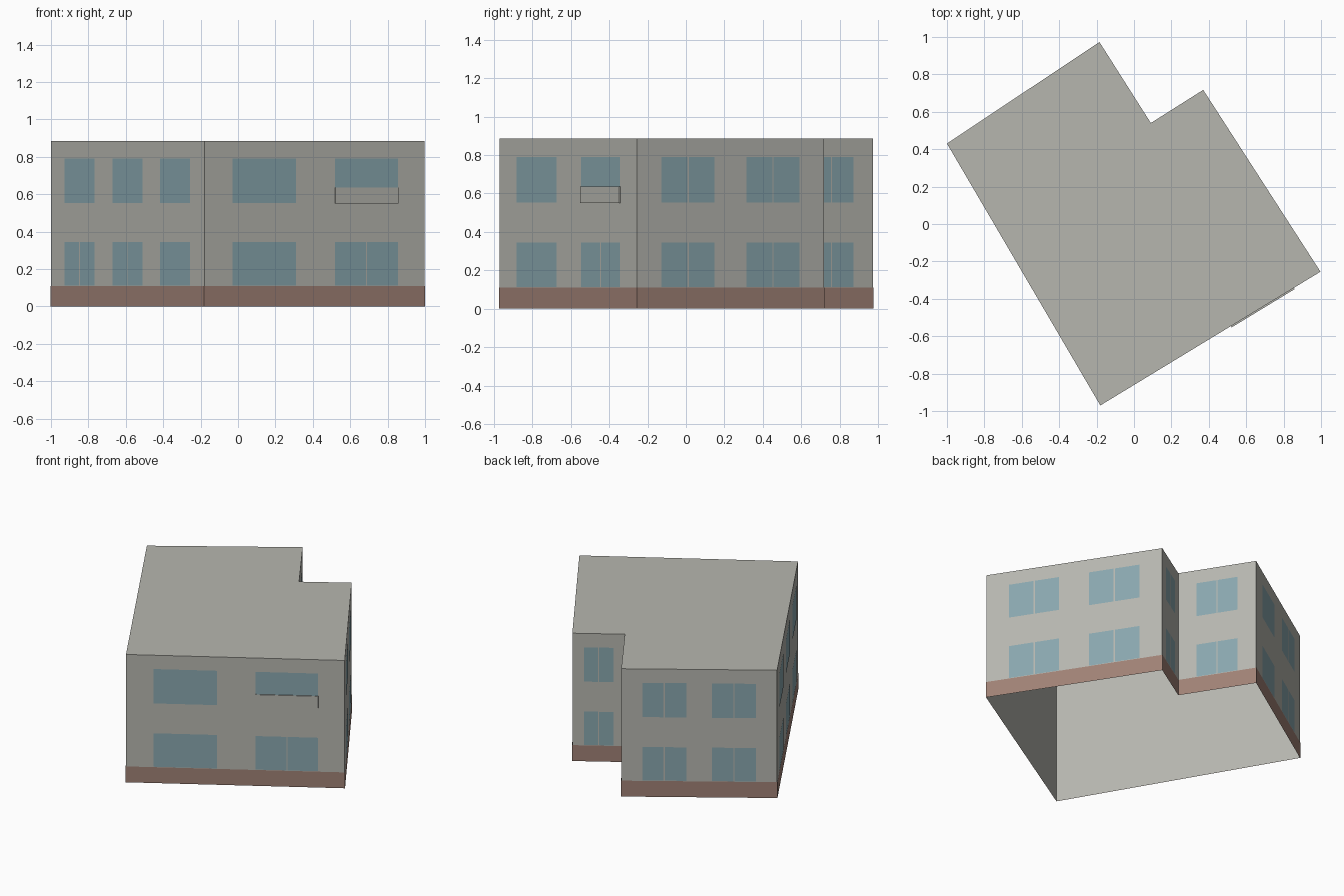
import bpy
from mathutils import Vector

cube = bpy.data.objects.get("Cube")
if cube:
    bpy.data.objects.remove(cube, do_unlink=True)

HEIGHT, PLINTH = 0.885, 0.11
LOW, HIGH = (0.113, 0.345), (0.552, 0.79)
GAP = 0.002          # how far plates stand off the wall
MULLION = 0.004      # half width of the bar between two panes

# Footprint, counter-clockwise from the front corner
FOOT = [Vector(p) for p in ((-0.18, -0.97), (0.997, -0.255), (0.37, 0.717),
                            (0.09, 0.54), (-0.185, 0.973), (-1.0, 0.43))]
N = len(FOOT)


def material(name, rgb):
    m = bpy.data.materials.new(name)
    m.use_nodes = True
    col = (*rgb, 1.0)
    m.diffuse_color = col
    m.node_tree.nodes["Principled BSDF"].inputs["Base Color"].default_value = col
    return m


GREY = material("wall grey", (0.47, 0.47, 0.43))
BROWN = material("plinth brown", (0.35, 0.22, 0.18))
BLUE = material("window blue", (0.25, 0.385, 0.425))


def add_mesh(name, verts, faces, mat):
    mesh = bpy.data.meshes.new(name)
    mesh.from_pydata(verts, [], faces)
    mesh.materials.append(mat)
    obj = bpy.data.objects.new(name, mesh)
    bpy.context.collection.objects.link(obj)
    return obj


def normal(i):
    d = (FOOT[(i + 1) % N] - FOOT[i]).normalized()
    return Vector((d.y, -d.x))


def on_wall(i, t, z, out):
    p = FOOT[i].lerp(FOOT[(i + 1) % N], t) + normal(i) * out
    return (p.x, p.y, z)


def ring(points, z0, z1):
    verts = [(p.x, p.y, z) for z in (z0, z1) for p in points]
    faces = [(i, (i + 1) % N, N + (i + 1) % N, N + i) for i in range(N)]
    return verts, faces


# Walls and flat roof, open underneath
verts, faces = ring(FOOT, 0, HEIGHT)
add_mesh("walls_and_roof", verts, faces + [tuple(range(N, 2 * N))], GREY)

# Plinth band, mitred around the corners
outer = []
for i in range(N):
    a, b = normal(i - 1 if i else N - 1), normal(i)
    outer.append(FOOT[i] + (a + b) * GAP / (1 + a.dot(b)))
add_mesh("plinth_band", *ring(outer, 0, PLINTH), BROWN)


def window(name, wall, t0, t1, zs, split):
    """One pane, or two panes with a bar of wall between them."""
    length = (FOOT[(wall + 1) % N] - FOOT[wall]).length
    mid, half = (t0 + t1) / 2, MULLION / length
    spans = [(t0, mid - half), (mid + half, t1)] if split else [(t0, t1)]
    verts, faces = [], []
    for a, b in spans:
        k = len(verts)
        verts += [on_wall(wall, t, z, GAP) for t, z in
                  ((a, zs[0]), (b, zs[0]), (b, zs[1]), (a, zs[1]))]
        faces.append((k, k + 1, k + 2, k + 3))
    add_mesh(name, verts, faces, BLUE)


# Per wall: start, end, lower window split, upper window split
WINDOWS = {
    "front_right": [(0.126, 0.416, False, False), (0.593, 0.879, True, False)],
    "right": [(0.13, 0.415, True, True), (0.585, 0.87, True, True)],
    "notch_short": [(0.22, 0.78, True, True)],
    "notch_long": [(0.235, 0.765, True, True)],
    "back": [(0.135, 0.417, True, True), (0.583, 0.865, True, True)],
    "front_left": [(0.091, 0.287, True, False), (0.402, 0.598, True, False),
                   (0.713, 0.909, False, False)],
}
for wall, (side, row) in enumerate(WINDOWS.items()):
    for k, (t0, t1, low_split, high_split) in enumerate(row, 1):
        window(f"{side}_lower_window_{k}", wall, t0, t1, LOW, low_split)
        window(f"{side}_upper_window_{k}", wall, t0, t1, HIGH, high_split)

# Raised panel over the lower part of one upper window
t0, t1 = WINDOWS["front_right"][1][:2]
corners = ((t0, 0.55), (t1, 0.55), (t1, 0.635), (t0, 0.635))
verts = [on_wall(0, t, z, out) for out in (0, 0.008) for t, z in corners]
faces = [(4, 5, 6, 7), (3, 2, 1, 0)]
faces += [(i, (i + 1) % 4, 4 + (i + 1) % 4, 4 + i) for i in range(4)]
add_mesh("window_panel", verts, faces, GREY)
